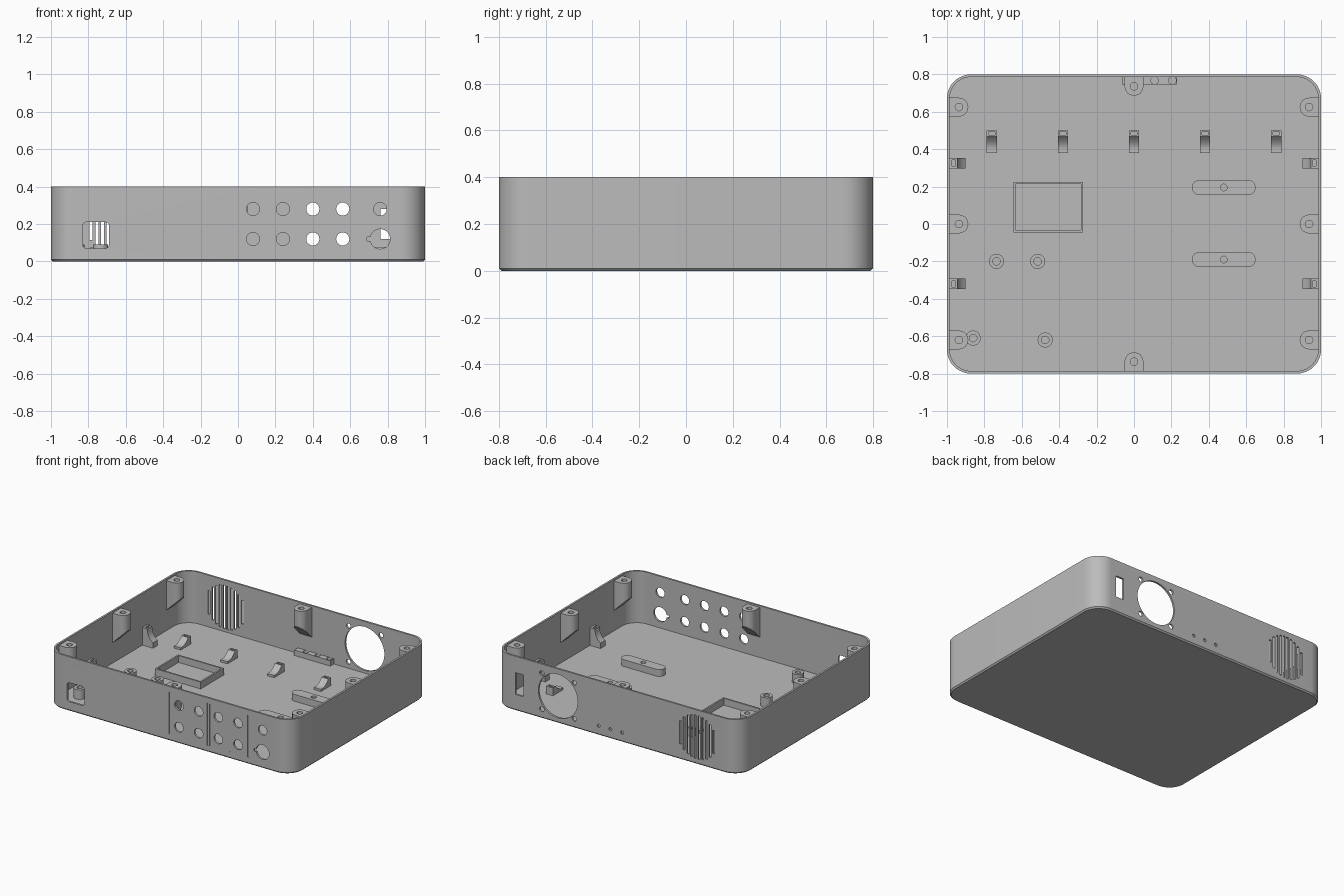
import bpy, bmesh, math
from math import cos, sin, pi

if "Cube" in bpy.data.objects:
    bpy.data.objects.remove(bpy.data.objects["Cube"])

grey = bpy.data.materials.new("plain_grey")
grey.use_nodes = True
COLOUR = (0.5, 0.5, 0.5, 1)
grey.diffuse_color = COLOUR
grey.node_tree.nodes["Principled BSDF"].inputs["Base Color"].default_value = COLOUR

WALL, FLOOR, TOP = 0.014, 0.02, 0.4
INX, INY = 1 - WALL, 0.8 - WALL


# Outlines
def circle(cx, cy, r, n=32):
    return [(cx + r * cos(2 * pi * i / n), cy + r * sin(2 * pi * i / n)) for i in range(n)]


def rect(x0, y0, x1, y1):
    return [(x0, y0), (x1, y0), (x1, y1), (x0, y1)]


def rounded(cx, cy, hx, hy, r, n=8):
    pts = []
    for k, (sx, sy) in enumerate([(1, 1), (-1, 1), (-1, -1), (1, -1)]):
        for i in range(n + 1):
            a = (k + i / n) * pi / 2
            pts.append((cx + sx * (hx - r) + r * cos(a), cy + sy * (hy - r) + r * sin(a)))
    return pts


# Solids
def place(p, h, axis):
    return {"x": (h, p[0], p[1]), "y": (p[0], h, p[1]), "z": (p[0], p[1], h)}[axis]


def loft(bm, rings):
    loops = [[bm.verts.new(co) for co in ring] for ring in rings]
    n = len(loops[0])
    for a, b in zip(loops, loops[1:]):
        for i in range(n):
            j = (i + 1) % n
            bm.faces.new((a[i], a[j], b[j], b[i]))
    bm.faces.new(loops[0][::-1])
    bm.faces.new(loops[-1])


def prism(bm, pts, lo, hi, axis="z"):
    loft(bm, [[place(p, h, axis) for p in pts] for h in (lo, hi)])


def finish(name, bm):
    bmesh.ops.recalc_face_normals(bm, faces=bm.faces[:])
    mesh = bpy.data.meshes.new(name)
    bm.to_mesh(mesh)
    bm.free()
    obj = bpy.data.objects.new(name, mesh)
    mesh.materials.append(grey)
    bpy.context.scene.collection.objects.link(obj)
    return obj


def carve(obj, cutter_bm):
    cutter = finish("cutter", cutter_bm)
    cutter.hide_render = True
    mod = obj.modifiers.new("cut", "BOOLEAN")
    mod.object, mod.operation, mod.solver = cutter, "DIFFERENCE", "EXACT"
    deps = bpy.context.evaluated_depsgraph_get()
    mesh = bpy.data.meshes.new_from_object(obj.evaluated_get(deps))
    obj.modifiers.clear()
    obj.data = mesh
    bpy.data.objects.remove(cutter)


# Open tray with rounded corners and a chamfered base
bm = bmesh.new()
rings = [(0.01, 0), (0, 0.01), (0, TOP), (WALL, TOP), (WALL, FLOOR)]
loft(bm, [[(x, y, z) for x, y in rounded(0, 0, 1 - d, 0.8 - d, 0.13 - d, 12)] for d, z in rings])
tray = finish("tray", bm)

# Front wall: connector holes, keyed hole and socket opening
bm = bmesh.new()
F0, F1 = -0.9, -0.75
for x in (0.08, 0.24, 0.4, 0.56, 0.76):
    for z in (0.12, 0.28):
        if (x, z) != (0.76, 0.12):
            prism(bm, circle(x, z, 0.035), F0, F1, "y")
keyed = [(0.76 + 0.053 * cos(a), 0.12 + 0.053 * sin(a))
         for a in (pi * (-0.94 + 1.88 * i / 32) for i in range(33))]
prism(bm, keyed + [(0.69, 0.13), (0.69, 0.11)], F0, F1, "y")
prism(bm, rounded(-0.76, 0.14, 0.07, 0.07, 0.02), F0, F1, "y")

# Back wall: fan opening with screw holes, switch slot, lamp holes, vent
B0, B1 = 0.72, 0.9
prism(bm, circle(0.48, 0.2, 0.16, 64), B0, B1, "y")
for sx in (-1, 1):
    for sz in (-1, 1):
        prism(bm, circle(0.48 + sx * 0.132, 0.2 + sz * 0.132, 0.018, 20), B0, B1, "y")
prism(bm, rect(0.762, 0.12, 0.828, 0.28), B0, B1, "y")
for x in (0.15, 0.055, -0.04):
    prism(bm, circle(x, 0.07, 0.012, 16), 0.79, B1, "y")
for i in range(10):
    off = (i - 4.5) * 0.03
    h = math.sqrt(0.16 ** 2 - off ** 2)
    prism(bm, rect(-0.658 + off, 0.2 - h, -0.642 + off, 0.2 + h), B0, B1, "y")
carve(tray, bm)

# Shallow grooves grouping the connectors
bm = bmesh.new()
for x0, x1 in ((0.0, 0.315), (0.33, 0.475), (0.49, 0.645)):
    outer = rect(x0, 0.05, x1, 0.36)
    inner = rect(x0 + 0.006, 0.056, x1 - 0.006, 0.354)
    for a, b in ((0, 3), (1, 2)):
        xs = sorted((outer[a][0], inner[a][0]))
        prism(bm, rect(xs[0], 0.05, xs[1], 0.36), F0, -0.796, "y")
carve(tray, bm)

# Hanging screw bosses with sloped undersides
bm, holes = bmesh.new(), bmesh.new()
profile = [(0.05, -0.004)] + [(0.05 * cos(a), 0.05 + 0.05 * sin(a))
                              for a in (pi * i / 16 for i in range(17))] + [(-0.05, -0.004)]


def boss(along, wall, side, on_side_wall):
    def spot(u, v):
        inward, lateral = side * (wall - v), along + u
        return (inward, lateral) if on_side_wall else (lateral, inward)
    low = [(*spot(u, v), 0.17 + v) for u, v in profile]
    loft(bm, [low, [(x, y, 0.388) for x, y, _ in low]])
    prism(holes, circle(*spot(0, 0.05), 0.02, 20), 0.28, 0.45)


for side in (-1, 1):
    for y in (0.625, 0, -0.62):
        boss(y, INX, side, True)
    boss(0, INY, side, False)
bosses = finish("screw_bosses", bm)
carve(bosses, holes)

# Cable clips on the floor, each with a curved cradle and a tie slot
bm, holes = bmesh.new(), bmesh.new()
cradle = [(0.5, 0.018), (0.5, 0.078), (0.468, 0.078)]
cradle += [(0.468 - 0.07 * sin(a), 0.036 + 0.042 * (1 - sin(a)) ** 2)
           for a in (pi / 2 * i / 8 for i in range(1, 9))]
cradle += [(0.38, 0.036), (0.38, 0.018)]
for i in range(-2, 3):
    x = i * 0.38
    prism(bm, cradle, x - 0.0275, x + 0.0275, "x")
    prism(holes, rect(x - 0.017, 0.477, x + 0.017, 0.492), 0.04, 0.1)
clips = finish("floor_cable_clips", bm)
carve(clips, holes)

# Gusset clips along the side walls
bm, holes = bmesh.new(), bmesh.new()
for side in (-1, 1):
    for y in (0.325, -0.32):
        gusset = [(0.99, 0.018), (0.9, 0.018), (0.9, 0.06), (0.925, 0.08),
                  (0.942, 0.115), (0.945, 0.15), (0.99, 0.15)]
        prism(bm, [(side * x, z) for x, z in gusset], y - 0.0275, y + 0.0275, "y")
        xs = sorted((side * 0.955, side * 0.972))
        prism(holes, rect(xs[0], y - 0.016, xs[1], y + 0.016), 0.08, 0.2)
gussets = finish("wall_cable_clips", bm)
carve(gussets, holes)

# Rectangular display frame
bm, holes = bmesh.new(), bmesh.new()
prism(bm, rect(-0.645, -0.045, -0.272, 0.225), 0.018, 0.07)
prism(holes, rect(-0.633, -0.033, -0.284, 0.213), FLOOR, 0.1)
frame = finish("floor_frame", bm)
carve(frame, holes)

# Rounded mounting bars and round standoffs
bm, holes = bmesh.new(), bmesh.new()
for y in (0.195, -0.19):
    prism(bm, rounded(0.48, y, 0.17, 0.04, 0.0395), 0.018, 0.07)
    prism(holes, circle(0.48, y, 0.018, 20), 0.03, 0.1)
bars = finish("mounting_bars", bm)
carve(bars, holes)

bm, holes = bmesh.new(), bmesh.new()
for x, y in ((-0.735, -0.2), (-0.515, -0.2), (-0.475, -0.62), (-0.86, -0.61)):
    prism(bm, circle(x, y, 0.04), 0.018, 0.09)
    prism(holes, circle(x, y, 0.02, 20), 0.03, 0.12)
standoffs = finish("standoffs", bm)
carve(standoffs, holes)

# Lamp holder along the back wall
bm, holes = bmesh.new(), bmesh.new()
prism(bm, rect(-0.065, 0.745, 0.23, 0.79), 0.018, 0.06)
for x in (0.205, 0.11, 0.015):
    prism(holes, circle(x, 0.768, 0.02, 20), 0.03, 0.1)
holder = finish("lamp_holder", bm)
carve(holder, holes)

# Smooth the round surfaces, keep corners crisp
for obj in (tray, bosses, clips, gussets, frame, bars, standoffs, holder):
    bpy.ops.object.select_all(action="DESELECT")
    obj.select_set(True)
    bpy.context.view_layer.objects.active = obj
    bpy.ops.object.shade_smooth_by_angle(angle=math.radians(30))
